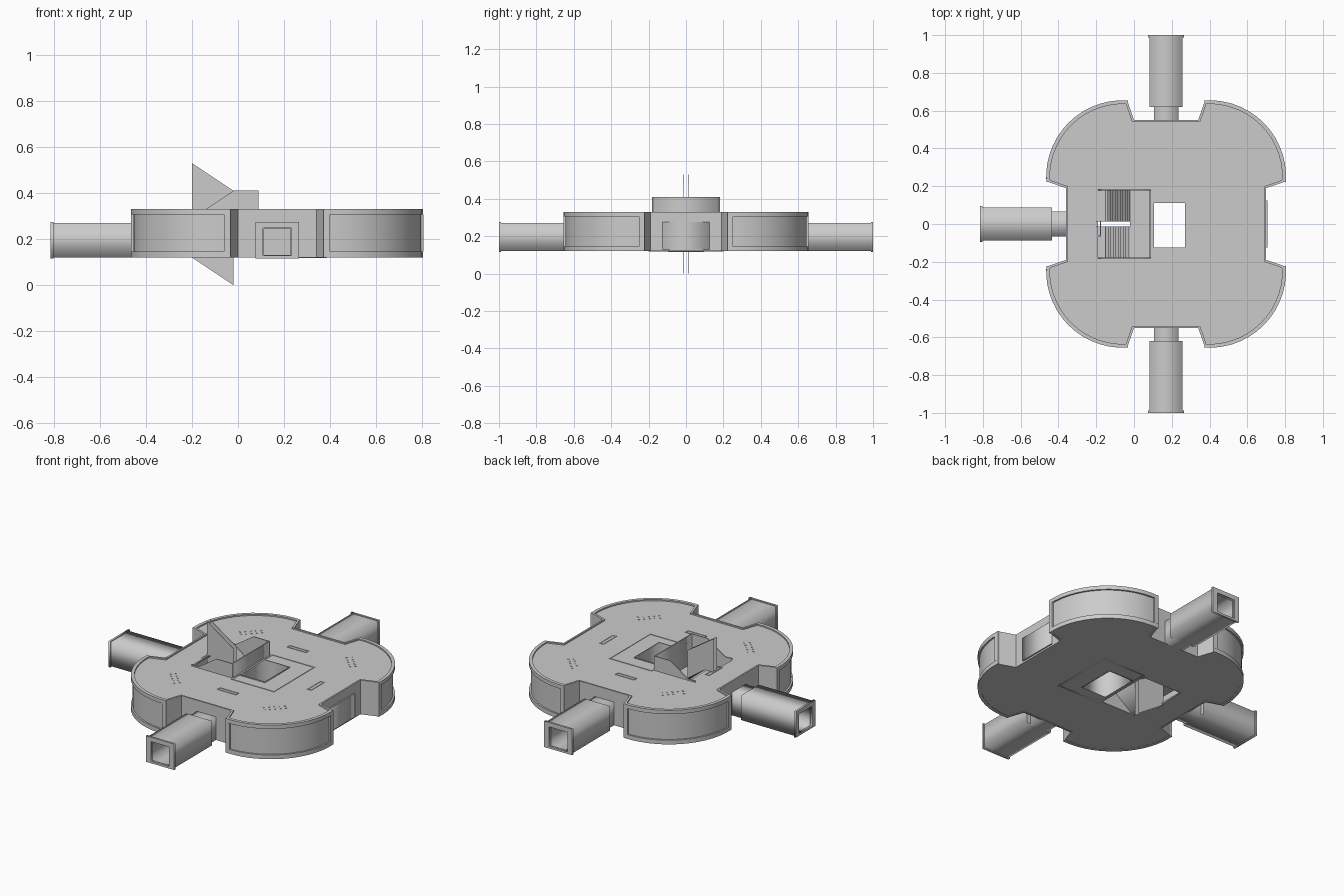
import bpy, bmesh
from math import radians, cos, sin, pi
from mathutils import Matrix

if "Cube" in bpy.data.objects:
    bpy.data.objects.remove(bpy.data.objects["Cube"])

CX = 0.17                      # plan centre of the building
Z0, ZR, Z1 = 0.12, 0.322, 0.33  # base, roof deck, parapet top
CENTRE = Matrix.Translation((CX, 0, 0))
UPRIGHT = Matrix.Rotation(pi / 2, 4, 'X')   # local xy -> world xz, local z -> -y


def plate(name, loops, a, b, matrix=Matrix.Identity(4), smooth=False):
    """Extrude closed outlines (inner loops become holes) from a to b."""
    cu = bpy.data.curves.new(name, 'CURVE')
    cu.dimensions, cu.fill_mode = '2D', 'BOTH'
    cu.extrude = (b - a) / 2
    for loop in loops:
        s = cu.splines.new('POLY')
        s.points.add(len(loop) - 1)
        for p, (x, y) in zip(s.points, loop):
            p.co = (x, y, 0, 1)
        s.use_cyclic_u = True
    tmp = bpy.data.objects.new(name + "_outline", cu)
    bpy.context.collection.objects.link(tmp)
    dg = bpy.context.evaluated_depsgraph_get()
    me = bpy.data.meshes.new_from_object(tmp.evaluated_get(dg))
    bpy.data.objects.remove(tmp)
    bm = bmesh.new()
    bm.from_mesh(me)
    bmesh.ops.remove_doubles(bm, verts=bm.verts, dist=1e-5)
    bmesh.ops.recalc_face_normals(bm, faces=bm.faces)
    bm.transform(matrix @ Matrix.Translation((0, 0, (a + b) / 2)))
    bm.to_mesh(me)
    bm.free()
    ob = bpy.data.objects.new(name, me)
    bpy.context.collection.objects.link(ob)
    if smooth:
        bpy.ops.object.select_all(action='DESELECT')
        ob.select_set(True)
        bpy.context.view_layer.objects.active = ob
        bpy.ops.object.shade_smooth_by_angle(angle=radians(25))
    return ob


def rect(x0, x1, y0, y1):
    return [(x0, y0), (x1, y0), (x1, y1), (x0, y1)]


def box(name, x0, x1, y0, y1, z0, z1, matrix=Matrix.Identity(4)):
    return plate(name, [rect(x0, x1, y0, y1)], z0, z1, matrix)


LX, LY, R = 0.23, 0.25, 0.405   # corner lobe centre and radius


def arc(r, a0, a1, n=14):
    steps = [radians(a0 + (a1 - a0) * i / n) for i in range(n + 1)]
    return [(LX + r * cos(t), LY + r * sin(t)) for t in steps]


def outline(d):
    """Four-lobed plan, offset inward by d."""
    k = d * 140
    q = [(0.53 - d, 0.19 + d)] + arc(R - 0.01 - d, -4 + k, 94 - k) + [(0.17 + d, 0.55 - d)]
    pts = []
    for sx, sy in ((1, 1), (-1, 1), (-1, -1), (1, -1)):
        seg = [(CX + sx * x, sy * y) for x, y in q]
        pts += seg if sx * sy > 0 else seg[::-1]
    return pts


# Hull: floor, roof and perimeter wall, with stairwell and light shaft openings
stair_hole = rect(-0.19, 0.09, -0.18, 0.18)
shaft_hole = rect(0.105, 0.27, -0.125, 0.11)
plate("floor", [outline(0.006), stair_hole, shaft_hole], Z0 + 0.002, Z0 + 0.012)
plate("roof", [outline(0.006), stair_hole, shaft_hole], ZR - 0.012, ZR)
plate("outer_wall", [outline(0), outline(0.01)], Z0, Z1, smooth=True)

# Raised window frames round each lobe
for i, (sx, sy) in enumerate(((1, 1), (-1, 1), (-1, -1), (1, -1))):
    m = CENTRE @ Matrix.Diagonal((sx, sy, 1, 1))
    for part, a0, a1, z0, z1, n in (("sill", -4, 94, Z0, 0.146, 14), ("lintel", -4, 94, 0.306, Z1, 14),
                                    ("post_a", -4, 0, 0.146, 0.306, 1), ("post_b", 90, 94, 0.146, 0.306, 1)):
        ob = plate(f"window_{part}_{i}", [arc(R, a0, a1, n) + arc(R - 0.012, a1, a0, n)], z0, z1, m, True)
        if sx * sy < 0:
            ob.data.flip_normals()

# Light shaft lining and thin trim frames around the core
plate("shaft_lining", [rect(0.10, 0.275, -0.13, 0.115), shaft_hole], Z0, ZR + 0.005)
for name, z in (("roof_trim", ZR - 0.001), ("floor_trim", Z0 - 0.002)):
    plate(name, [rect(0.092, 0.385, -0.20, 0.20), rect(0.10, 0.377, -0.192, 0.192)], z, z + 0.004)

# Stairwell: side walls, landing and end wall
side = [(-0.19, 0.122), (0.09, 0.122), (0.09, 0.41), (-0.02, 0.41), (-0.14, Z1), (-0.19, Z1)]
for s in (-1, 1):
    plate("stairwell_side_wall", [side], s * 0.18 - 0.003, s * 0.18 + 0.003, UPRIGHT)
box("landing", -0.02, 0.085, -0.18, 0.18, 0.22, 0.23)
box("stairwell_end_wall", 0.083, 0.09, -0.18, 0.18, Z0, 0.41)


def flight(name, x0, z0, x1, z1, ya, yb, n=10):
    """Stepped flight rising from (x0, z0) to (x1, z1) with a sloped soffit."""
    dx, dz = (x1 - x0) / n, (z1 - z0) / n
    p = []
    for i in range(n):
        p += [(x0 + i * dx, z0 + i * dz), (x0 + i * dx, z0 + (i + 1) * dz)]
    p += [(x1, z1), (x1, z1 - 0.02), (x0 + 2 * dx, z0)]
    plate(name, [p], -yb, -ya, UPRIGHT)


flight("lower_flight", -0.15, 0.13, -0.02, 0.23, -0.178, -0.016)
flight("upper_flight", -0.02, 0.23, -0.15, ZR, 0.016, 0.178)
box("lower_stair_lobby", -0.19, -0.15, -0.178, -0.016, 0.12, 0.13)
box("upper_stair_lobby", -0.19, -0.15, 0.016, 0.178, ZR - 0.01, ZR)

# Twin partition sheets between the flights
fin = [(-0.20, 0.12), (-0.02, 0.0), (-0.02, 0.41), (-0.20, 0.53)]
for y in (-0.0145, 0.0145):
    plate("stair_partition", [fin], y - 0.001, y + 0.001, UPRIGHT)


# Corridors: neck, hollow tube, end flange and inner door
def corridor(name, angle, shift):
    m = CENTRE @ Matrix.Rotation(radians(angle), 4, 'Z') @ Matrix.Translation((0, shift, 0)) @ UPRIGHT
    bore = rect(-0.0575, 0.0575, 0.13, 0.243)
    plate(name + "_neck", [rect(-0.065, 0.065, 0.12, 0.262), bore], 0.54, 0.63, m)
    plate(name + "_tube", [rect(-0.0875, 0.0875, 0.12, 0.27), bore], 0.62, 0.99, m)
    plate(name + "_flange", [rect(-0.095, 0.095, 0.115, 0.275), rect(-0.062, 0.062, 0.128, 0.248)],
          0.988, 1.0, m)
    plate(name + "_inner_door", [bore], 0.55, 0.556, m)
    plate(name + "_door_leaf", [rect(-0.03, 0.055, 0.13, 0.235)], 0.556, 0.562, m)


corridor("front_corridor", 0, 0)
corridor("back_corridor", 180, 0)
corridor("left_corridor", -90, 0.016)
box("right_blank_door", 0.695, 0.708, -0.125, 0.125, 0.13, 0.275)

# Roof vents on the four sides
for a, d in ((0, 0.36), (90, 0.34), (180, 0.36), (270, 0.34)):
    m = CENTRE @ Matrix.Rotation(radians(a), 4, 'Z')
    plate("roof_vent", [rect(d - 0.014, d + 0.014, -0.065, 0.065), rect(d - 0.009, d + 0.009, -0.06, 0.06)],
          ZR - 0.001, ZR + 0.003, m)

# Double rows of roof studs on each lobe
bm = bmesh.new()
for a in (45, 135, 225, 315):
    turn = Matrix.Rotation(radians(a - 45), 4, 'Z')
    spot = Matrix.Translation(((0.34 if a % 180 == 45 else 0.37), (0.37 if a % 180 == 45 else 0.34), ZR))
    for i in range(5):
        for j in (-0.5, 0.5):
            off = Matrix.Rotation(radians(45), 4, 'Z') @ Matrix.Translation((j * 0.03, (i - 2) * 0.03, 0))
            bmesh.ops.create_cube(bm, size=0.008, matrix=CENTRE @ turn @ spot @ off @ Matrix.Diagonal((1, 1, 0.6, 1)))
me = bpy.data.meshes.new("roof_studs")
bm.to_mesh(me)
bm.free()
bpy.context.collection.objects.link(bpy.data.objects.new("roof_studs", me))
